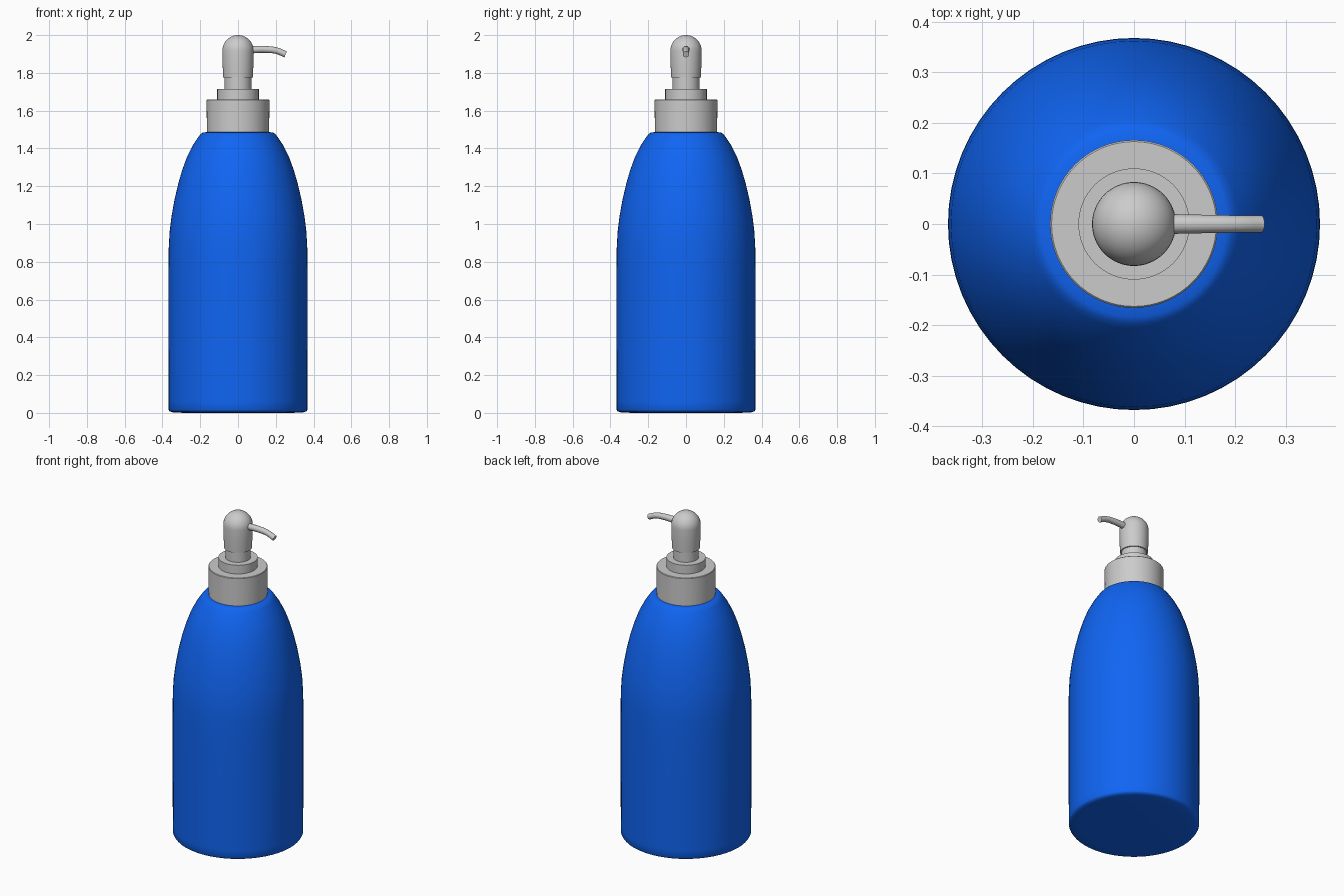
import bpy, bmesh
from math import sin, cos, pi, radians

if "Cube" in bpy.data.objects:
    bpy.data.objects.remove(bpy.data.objects["Cube"])


def lathe(name, profile, sides=64, angle=35):
    """Revolve (radius, z) points around z; a radius of 0 makes a pole."""
    bm = bmesh.new()
    verts = [bm.verts.new((r, 0, z)) for r, z in profile]
    edges = [bm.edges.new(p) for p in zip(verts, verts[1:])]
    bmesh.ops.spin(bm, geom=verts + edges, cent=(0, 0, 0), axis=(0, 0, 1),
                   angle=2 * pi, steps=sides, use_duplicate=False)
    bmesh.ops.remove_doubles(bm, verts=bm.verts, dist=1e-5)
    bmesh.ops.recalc_face_normals(bm, faces=bm.faces)
    mesh = bpy.data.meshes.new(name)
    bm.to_mesh(mesh)
    bm.free()
    obj = bpy.data.objects.new(name, mesh)
    bpy.context.collection.objects.link(obj)
    smooth(obj, angle)
    return obj


def smooth(obj, angle):
    bpy.ops.object.select_all(action='DESELECT')
    obj.select_set(True)
    bpy.context.view_layer.objects.active = obj
    bpy.ops.object.shade_smooth_by_angle(angle=radians(angle))


# Bottle body with rounded shoulder
bottle = lathe("bottle", [
    (0, 0), (0.285, 0), (0.345, 0.003), (0.362, 0.008), (0.367, 0.016), (0.367, 0.06),
    (0.368, 0.4), (0.368, 0.75), (0.367, 0.87), (0.362, 0.96), (0.352, 1.04),
    (0.336, 1.13), (0.316, 1.215), (0.294, 1.29), (0.268, 1.36), (0.237, 1.42),
    (0.207, 1.465), (0.196, 1.478), (0.184, 1.485), (0.15, 1.487), (0, 1.487)], angle=60)
blue = bpy.data.materials.new("blue_plastic")
blue.diffuse_color = (0.005, 0.13, 0.9, 1)
blue.use_nodes = True
blue.node_tree.nodes["Principled BSDF"].inputs["Base Color"].default_value = blue.diffuse_color
bottle.data.materials.append(blue)

# Stepped collar, ring and stem
lathe("collar", [(0, 1.487), (0.165, 1.487), (0.166, 1.657), (0.163, 1.66), (0, 1.66)])
lathe("collar_ring", [(0, 1.655), (0.11, 1.655), (0.11, 1.714), (0, 1.714)])
lathe("pump_stem", [(0, 1.71), (0.071, 1.71), (0.071, 1.79), (0, 1.79)])

# Domed pump head
dome = [(0.083 * cos(a), 1.917 + 0.083 * sin(a)) for a in [i * pi / 20 for i in range(10)]]
lathe("pump_head", [(0, 1.775), (0.078, 1.775), (0.082, 1.85)] + dome + [(0, 2.0)])

# Curved spout
curve = bpy.data.curves.new("spout", 'CURVE')
curve.dimensions = '3D'
curve.bevel_depth = 0.02
curve.bevel_resolution = 4
curve.use_fill_caps = True
curve.resolution_u = 8
spline = curve.splines.new('BEZIER')
path = [(0.05, 1.922, 1), (0.15, 1.924, 0.9), (0.205, 1.917, 0.85), (0.252, 1.898, 0.85)]
spline.bezier_points.add(len(path) - 1)
for point, (x, z, r) in zip(spline.bezier_points, path):
    point.co = (x, 0, z)
    point.radius = r
    point.handle_left_type = point.handle_right_type = 'AUTO'
spout = bpy.data.objects.new("spout", curve)
bpy.context.collection.objects.link(spout)
bpy.ops.object.select_all(action='DESELECT')
spout.select_set(True)
bpy.context.view_layer.objects.active = spout
bpy.ops.object.convert(target='MESH')
smooth(bpy.context.view_layer.objects.active, 40)
